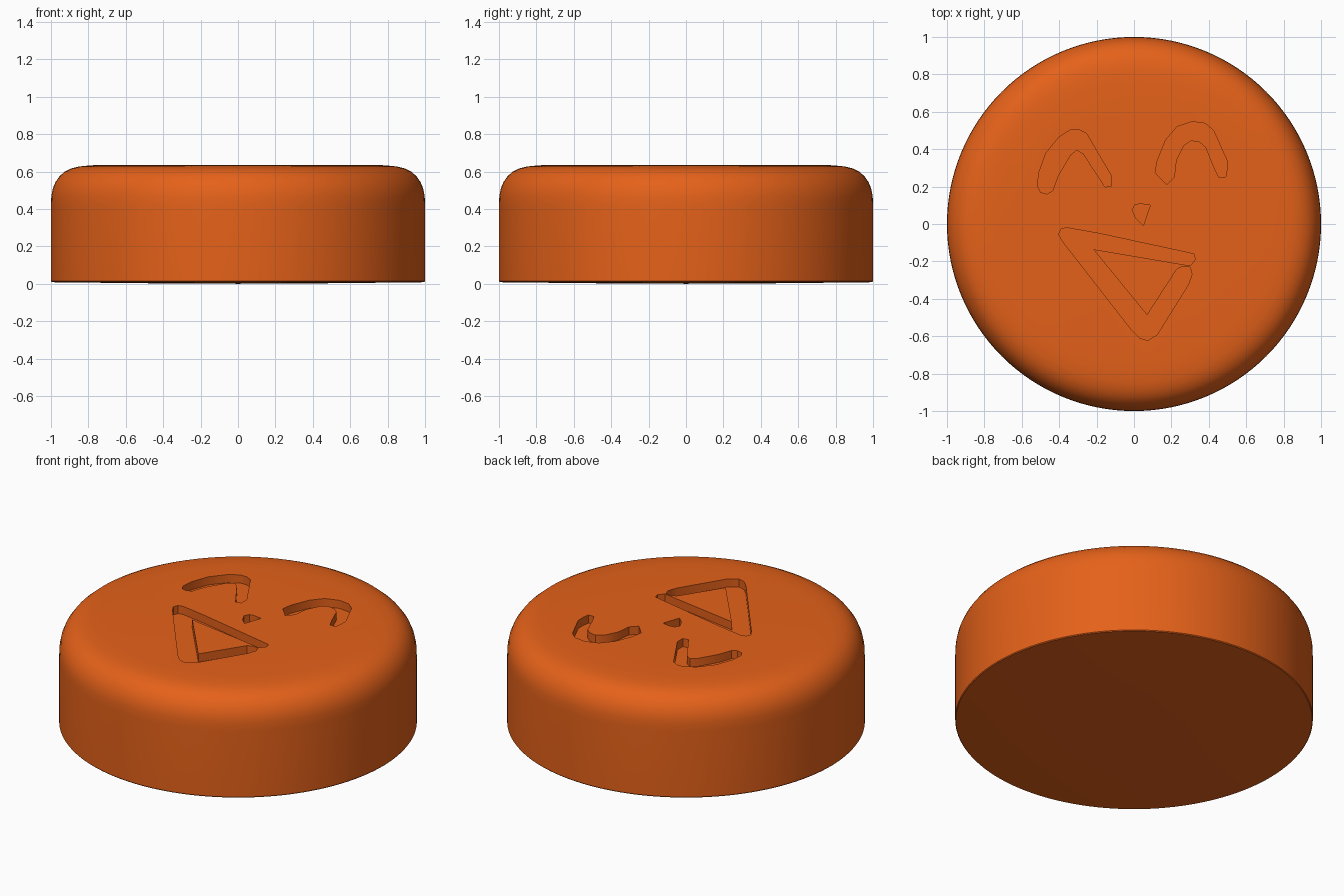
import bpy, bmesh
from math import pi
from mathutils import Vector

if "Cube" in bpy.data.objects:
    bpy.data.objects.remove(bpy.data.objects["Cube"])

TOP, DEPTH = 0.636, 0.05

mat = bpy.data.materials.new("orange")
mat.diffuse_color = (0.78, 0.12, 0.01, 1)
mat.use_nodes = True
mat.node_tree.nodes["Principled BSDF"].inputs["Base Color"].default_value = mat.diffuse_color


def make_object(name, bm):
    bmesh.ops.recalc_face_normals(bm, faces=bm.faces)
    mesh = bpy.data.meshes.new(name)
    bm.to_mesh(mesh)
    bm.free()
    mesh.materials.append(mat)
    ob = bpy.data.objects.new(name, mesh)
    bpy.context.collection.objects.link(ob)
    return ob


def lathe(name, profile, steps):
    bm = bmesh.new()
    vs = [bm.verts.new((r, 0, z)) for r, z in profile]
    es = [bm.edges.new(p) for p in zip(vs, vs[1:])]
    bmesh.ops.spin(bm, geom=vs + es, cent=(0, 0, 0), axis=(0, 0, 1),
                   angle=2 * pi, steps=steps)
    bmesh.ops.remove_doubles(bm, verts=bm.verts, dist=1e-5)
    # close the flat top
    bmesh.ops.holes_fill(bm, edges=[e for e in bm.edges if e.is_boundary], sides=0)
    return make_object(name, bm)


def groove(name, outline):
    # outlines are in hundredths of a unit
    bm = bmesh.new()
    f = bm.faces.new([bm.verts.new((x / 100, y / 100, TOP - DEPTH)) for x, y in outline])
    r = bmesh.ops.extrude_face_region(bm, geom=[f])
    up = [v for v in r["geom"] if isinstance(v, bmesh.types.BMVert)]
    bmesh.ops.translate(bm, verts=up, vec=Vector((0, 0, DEPTH + 0.1)))
    ob = make_object(name, bm)
    ob.hide_render = True
    return ob


# rounded disc body
body = lathe("disc_body", [
    (0, 0), (0.32, 0.001), (0.98, 0.008), (0.996, 0.009), (1, 0.014), (1, 0.42),
    (0.998, 0.47), (0.99, 0.51), (0.975, 0.545), (0.953, 0.576), (0.925, 0.6),
    (0.89, 0.617), (0.85, 0.627), (0.80, 0.632), (0.74, TOP)], 128)

# engraved face features
outlines = {
    "left_eye": [(-51.5, 20), (-51, 27), (-47, 38), (-40, 46.5), (-34, 50.3),
                 (-29.5, 50.5), (-25.5, 48.5), (-12, 25.5), (-12, 20.3), (-15.5, 19.8),
                 (-27, 37.5), (-30.5, 39.7), (-34, 37), (-40.5, 26),
                 (-43.5, 17.8), (-46.5, 16), (-50, 17)],
    "right_eye": [(11.3, 27.5), (12.5, 34), (17, 45), (23, 52), (31, 54.7), (38, 53.8),
                  (42.5, 50), (49.7, 34), (49.7, 29), (49, 25), (45.3, 25), (42.5, 31),
                  (38.5, 41), (35, 44), (30.5, 44.7), (26.5, 42), (22.5, 34),
                  (21.5, 25), (17.5, 21)],
    "nose": [(-1, 7.5), (0.5, 10.3), (3.5, 10.8), (8.7, 10), (5, -0.8), (1, 3)],
    "mouth": [(-40.3, -5.5), (-39, -2.7), (-36, -2), (-19, -5), (32, -16), (32.8, -19),
              (30, -22.3), (-21.8, -13.5), (7, -48.7), (23, -24), (26, -22.8),
              (30, -23), (31, -27), (29, -32.5), (12.5, -59), (7.5, -62.3),
              (3, -61), (-1, -57), (-38, -9.5)],
}
for name, pts in outlines.items():
    cutter = groove(name + "_cutter", pts)
    mod = body.modifiers.new(name, "BOOLEAN")
    mod.operation, mod.object, mod.solver = "DIFFERENCE", cutter, "EXACT"
    bpy.context.view_layer.objects.active = body
    bpy.ops.object.modifier_apply(modifier=mod.name)
    bpy.data.objects.remove(cutter)

# smooth rounded rim, crisp engraved edges
bpy.ops.object.select_all(action="DESELECT")
body.select_set(True)
bpy.context.view_layer.objects.active = body
bpy.ops.object.shade_smooth_by_angle(angle=0.6)
